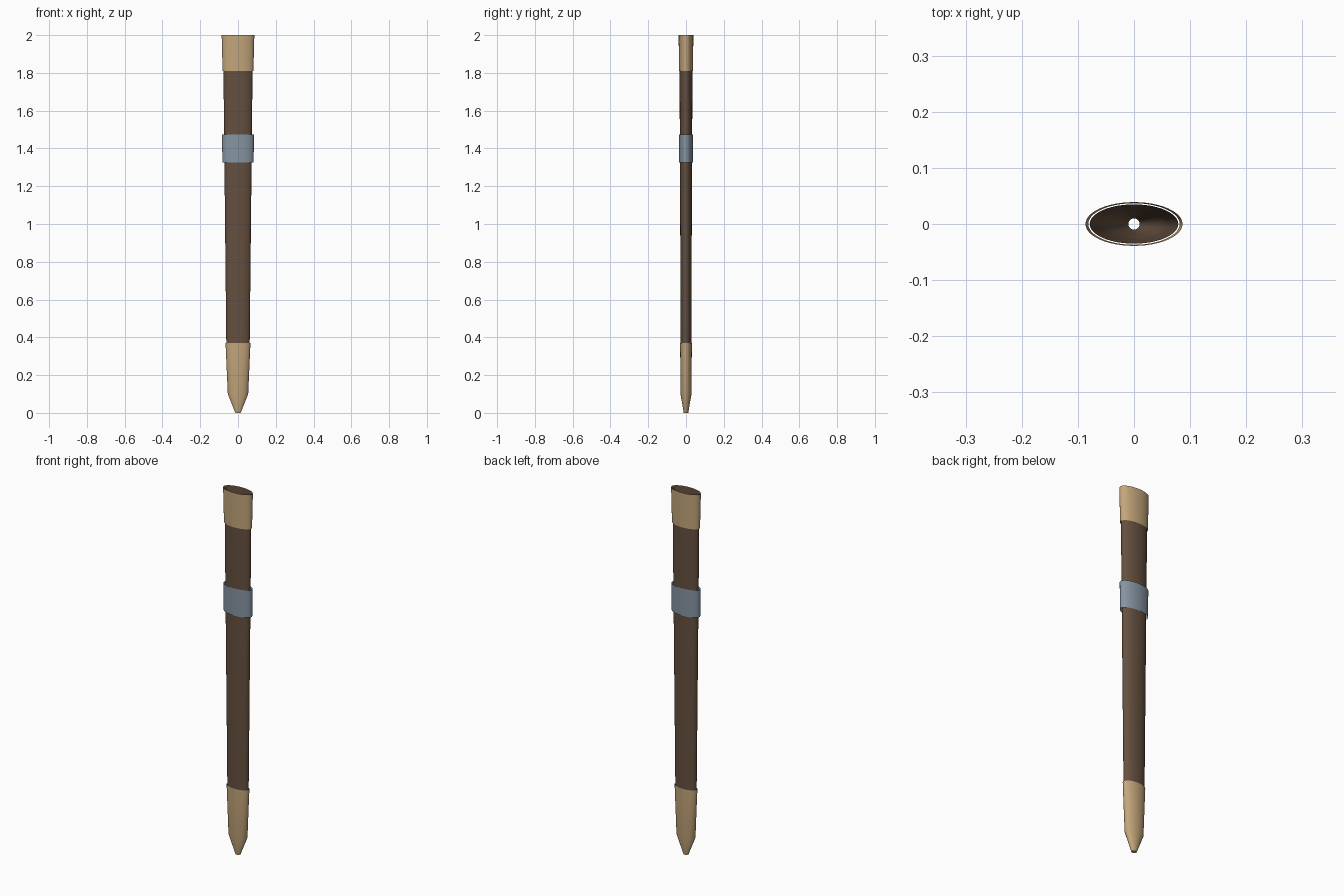
import bpy, bmesh, math

cube = bpy.data.objects.get("Cube")
if cube:
    bpy.data.objects.remove(cube, do_unlink=True)

SIDES = 48


def material(name, color):
    mat = bpy.data.materials.new(name)
    mat.use_nodes = True
    mat.diffuse_color = (*color, 1)
    mat.node_tree.nodes["Principled BSDF"].inputs["Base Color"].default_value = (*color, 1)
    return mat


def oval_tube(name, profile, mat):
    """Open tube through oval sections given as (z, half width, half depth)."""
    bm = bmesh.new()
    rings = []
    for z, w, d in profile:
        angles = [math.tau * i / SIDES for i in range(SIDES)]
        rings.append([bm.verts.new((w * math.cos(a), d * math.sin(a), z)) for a in angles])
    for low, high in zip(rings, rings[1:]):
        for i in range(SIDES):
            j = (i + 1) % SIDES
            bm.faces.new((low[i], low[j], high[j], high[i]))
    mesh = bpy.data.meshes.new(name)
    bm.to_mesh(mesh)
    bm.free()
    mesh.materials.append(mat)
    obj = bpy.data.objects.new(name, mesh)
    bpy.context.collection.objects.link(obj)
    bpy.ops.object.select_all(action='DESELECT')
    obj.select_set(True)
    bpy.context.view_layer.objects.active = obj
    bpy.ops.object.shade_smooth_by_angle(angle=math.radians(30))
    return obj


leather = material("brown leather", (0.13, 0.08, 0.05))
brass = material("pale brass", (0.55, 0.38, 0.2))
steel = material("blue grey steel", (0.24, 0.30, 0.36))

# Hollow leather sheath, open at the mouth and the tip
oval_tube("sheath_body", [(0, 0.010, 0.010), (0.1, 0.050, 0.026),
                          (0.37, 0.062, 0.028), (2, 0.079, 0.035)], leather)
# Metal fittings fitted loosely around the sheath
oval_tube("tip_fitting", [(0, 0.014, 0.012), (0.1, 0.054, 0.029),
                          (0.37, 0.066, 0.031)], brass)
oval_tube("hanging_band", [(1.325, 0.083, 0.0375), (1.475, 0.084, 0.038)], steel)
oval_tube("mouth_fitting", [(1.81, 0.0815, 0.037), (2, 0.0865, 0.039)], brass)
